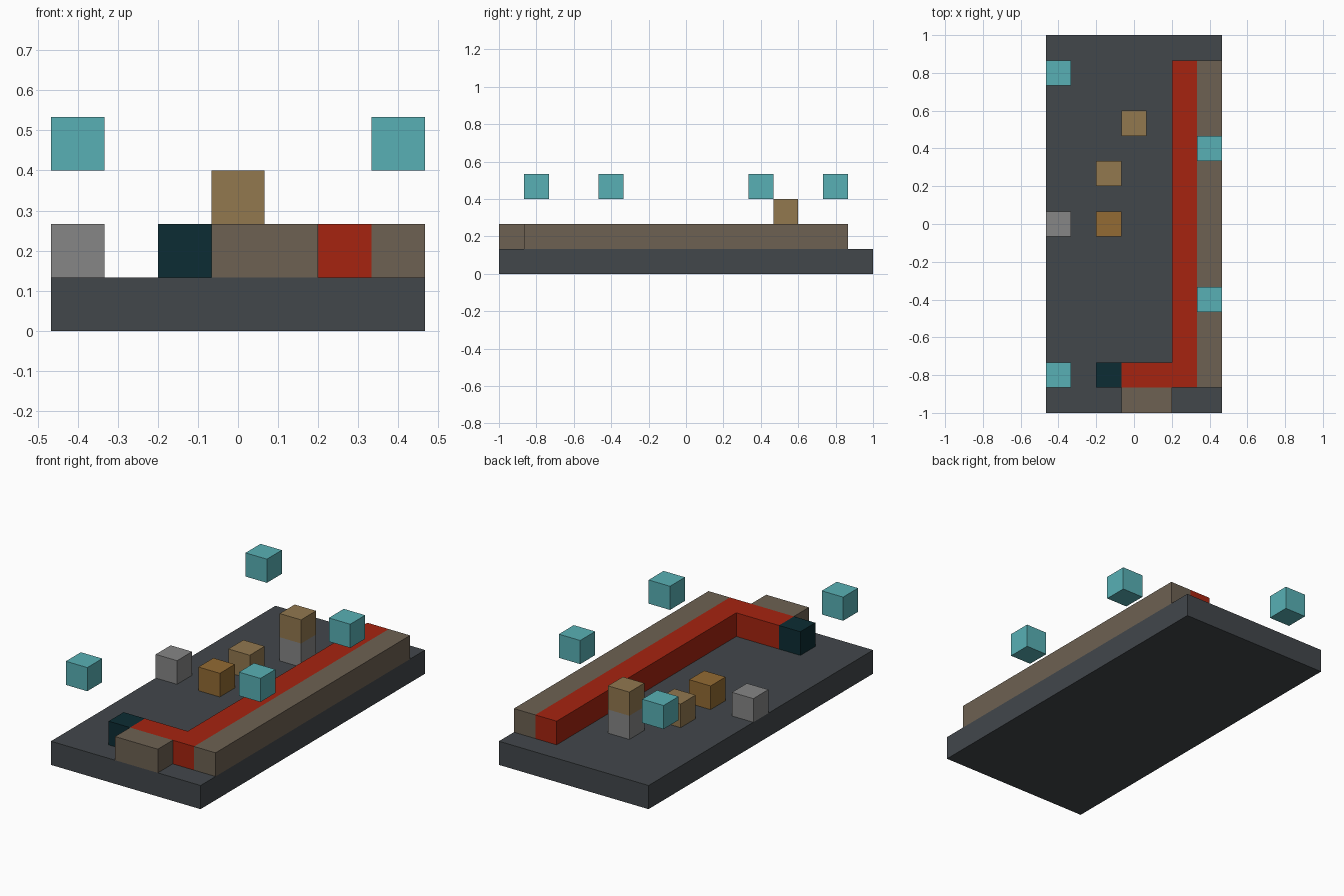
import bpy
import bmesh

cube = bpy.data.objects.get("Cube")
if cube:
    bpy.data.objects.remove(cube, do_unlink=True)

U = 2 / 15            # edge of one block
COLS, ROWS = 7, 15    # plan size in blocks


def material(name, hex_code):
    """Flat material from an sRGB hex colour."""
    srgb = [int(hex_code[i:i + 2], 16) / 255 for i in (0, 2, 4)]
    rgba = [c / 12.92 if c < 0.04045 else ((c + 0.055) / 1.055) ** 2.4 for c in srgb] + [1]
    mat = bpy.data.materials.new(name)
    mat.use_nodes = True
    mat.diffuse_color = rgba
    bsdf = mat.node_tree.nodes["Principled BSDF"]
    bsdf.inputs["Base Color"].default_value = rgba
    bsdf.inputs["Roughness"].default_value = 0.9
    return mat


def prism(name, outline, level, mat):
    """Extrude a plan outline, given in block units, one block upwards."""
    bm = bmesh.new()
    verts = [bm.verts.new(((x - COLS / 2) * U, (y - ROWS / 2) * U, level * U)) for x, y in outline]
    floor = bm.faces.new(verts)
    top = bmesh.ops.extrude_face_region(bm, geom=[floor], use_keep_orig=True)
    raised = [g for g in top["geom"] if isinstance(g, bmesh.types.BMVert)]
    bmesh.ops.translate(bm, verts=raised, vec=(0, 0, U))
    bmesh.ops.recalc_face_normals(bm, faces=bm.faces)
    mesh = bpy.data.meshes.new(name)
    bm.to_mesh(mesh)
    bm.free()
    mesh.materials.append(mat)
    obj = bpy.data.objects.new(name, mesh)
    bpy.context.collection.objects.link(obj)
    return obj


def block(name, x, y, level, mat, width=1, depth=1):
    """Rectangular block with its corner on the given cell."""
    outline = [(x, y), (x + width, y), (x + width, y + depth), (x, y + depth)]
    return prism(name, outline, level, mat)


slate = material("slate", "42474b")
red = material("red", "a62410")
brown = material("grey brown", "6d6152")
tan = material("tan", "92784f")
ochre = material("ochre", "936b33")
grey = material("grey", "868686")
teal = material("teal", "58b0b5")
navy = material("dark teal", "0c2c33")

# Ground slab
block("floor", 0, 0, 0, slate, COLS, ROWS)

# L-shaped seat with its backs and end block
prism("seat", [(3, 1), (6, 1), (6, 14), (5, 14), (5, 2), (3, 2)], 1, red)
block("seat_back_long", 6, 1, 1, brown, depth=13)
block("seat_back_short", 3, 0, 1, brown, width=2)
block("seat_end", 2, 1, 1, navy)

# Loose blocks on the floor
block("stool", 0, 7, 1, grey)
block("crate", 2, 7, 1, ochre)
block("table", 2, 9, 1, tan)
block("pillar_base", 3, 11, 1, grey)
block("pillar_top", 3, 11, 2, tan)

# Floating lamps
lamps = {"lamp_right_front": (0, 1), "lamp_right_back": (0, 13),
         "lamp_left_front": (6, 4), "lamp_left_back": (6, 10)}
for lamp, (x, y) in lamps.items():
    block(lamp, x, y, 3, teal)
